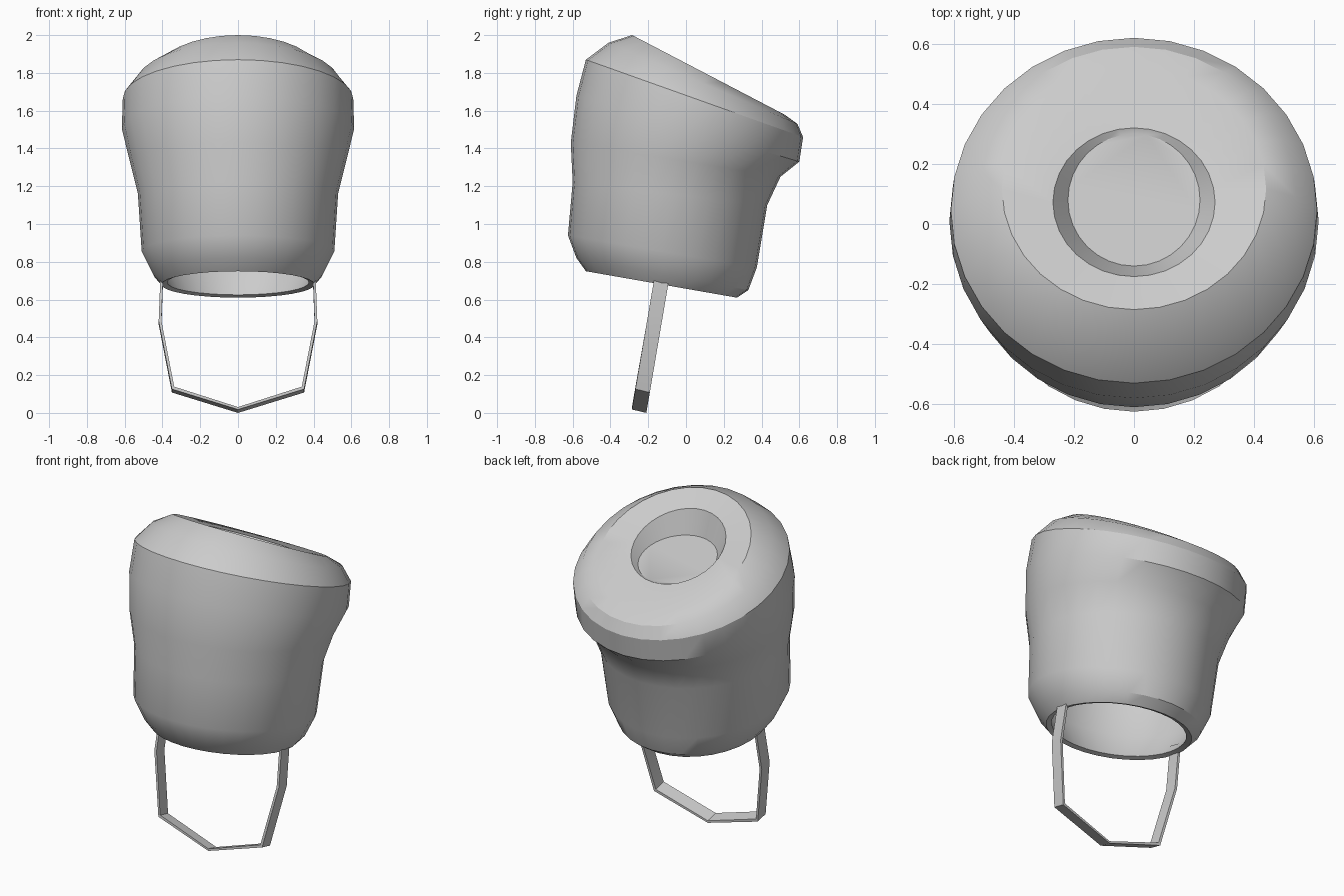
import bpy, bmesh, math

if "Cube" in bpy.data.objects:
    bpy.data.objects.remove(bpy.data.objects["Cube"])

N = 32
mat = bpy.data.materials.new("plain_grey")
mat.diffuse_color = (0.6, 0.6, 0.6, 1)
mat.use_nodes = True
mat.node_tree.nodes["Principled BSDF"].inputs["Base Color"].default_value = mat.diffuse_color


def finish(bm, name, angle):
    bmesh.ops.recalc_face_normals(bm, faces=bm.faces)
    me = bpy.data.meshes.new(name)
    bm.to_mesh(me)
    bm.free()
    ob = bpy.data.objects.new(name, me)
    bpy.context.collection.objects.link(ob)
    me.materials.append(mat)
    bpy.ops.object.select_all(action='DESELECT')
    ob.select_set(True)
    bpy.context.view_layer.objects.active = ob
    bpy.ops.object.shade_smooth_by_angle(angle=math.radians(angle))
    return ob


def loft(bm, loops, closed):
    """Bridge successive vertex loops and cap both ends."""
    for a, b in zip(loops, loops[1:]):
        n = len(a)
        for i in range(n):
            j = (i + 1) % n
            bm.faces.new((a[i], a[j], b[j], b[i]))
    if closed:
        bm.faces.new(loops[0])
        bm.faces.new(loops[-1])


# Hat: tilted elliptical rings (front y, front z, back y, back z, half width)
rings = [
    (-0.50, 1.55, 0.40, 1.30, 0.48),    # lining top
    (-0.57, 1.20, 0.39, 1.08, 0.49),
    (-0.58, 0.94, 0.34, 0.77, 0.47),
    (-0.50, 0.755, 0.24, 0.625, 0.375),  # opening
    (-0.53, 0.75, 0.27, 0.61, 0.405),
    (-0.58, 0.82, 0.33, 0.65, 0.45),
    (-0.625, 0.94, 0.375, 0.77, 0.51),
    (-0.60, 1.22, 0.43, 1.10, 0.53),
    (-0.61, 1.43, 0.50, 1.25, 0.575),
    (-0.58, 1.68, 0.60, 1.33, 0.615),   # under the crown bulge
    (-0.53, 1.87, 0.62, 1.46, 0.61),
    (-0.41, 1.96, 0.59, 1.53, 0.54),
    (-0.285, 2.00, 0.52, 1.58, 0.44),   # crown rim
    (-0.175, 1.92, 0.32, 1.67, 0.27),   # dent lip
    (-0.14, 1.77, 0.30, 1.665, 0.22),   # dent floor
]
bm = bmesh.new()
loops = []
for fy, fz, by, bz, rx in rings:
    loop = []
    for i in range(N):
        t = 2 * math.pi * i / N
        s = math.sin(t)
        loop.append(bm.verts.new((rx * math.cos(t),
                                  (fy + by) / 2 + (by - fy) / 2 * s,
                                  (fz + bz) / 2 + (bz - fz) / 2 * s)))
    loops.append(loop)
loft(bm, loops, True)
finish(bm, "hat", 30)

# Chin strap: flat band swept along a mirrored path in a leaning plane
half = [(0.41, 0.74), (0.42, 0.48), (0.35, 0.12)]
path = half + [(0, 0.012)] + [(-x, z) for x, z in reversed(half)]
bm = bmesh.new()
loops = []
for x, z in path:
    y = -0.25 + 0.17 * z
    ix, iz = x * 0.965, z + (0.013 if z < 0.3 else 0)   # inner side
    loops.append([bm.verts.new(p) for p in (
        (x, y - 0.038, z + 0.006), (x, y + 0.038, z - 0.012),
        (ix, y + 0.038, iz - 0.012), (ix, y - 0.038, iz + 0.006))])
loft(bm, loops, True)
finish(bm, "chin_strap", 20)
